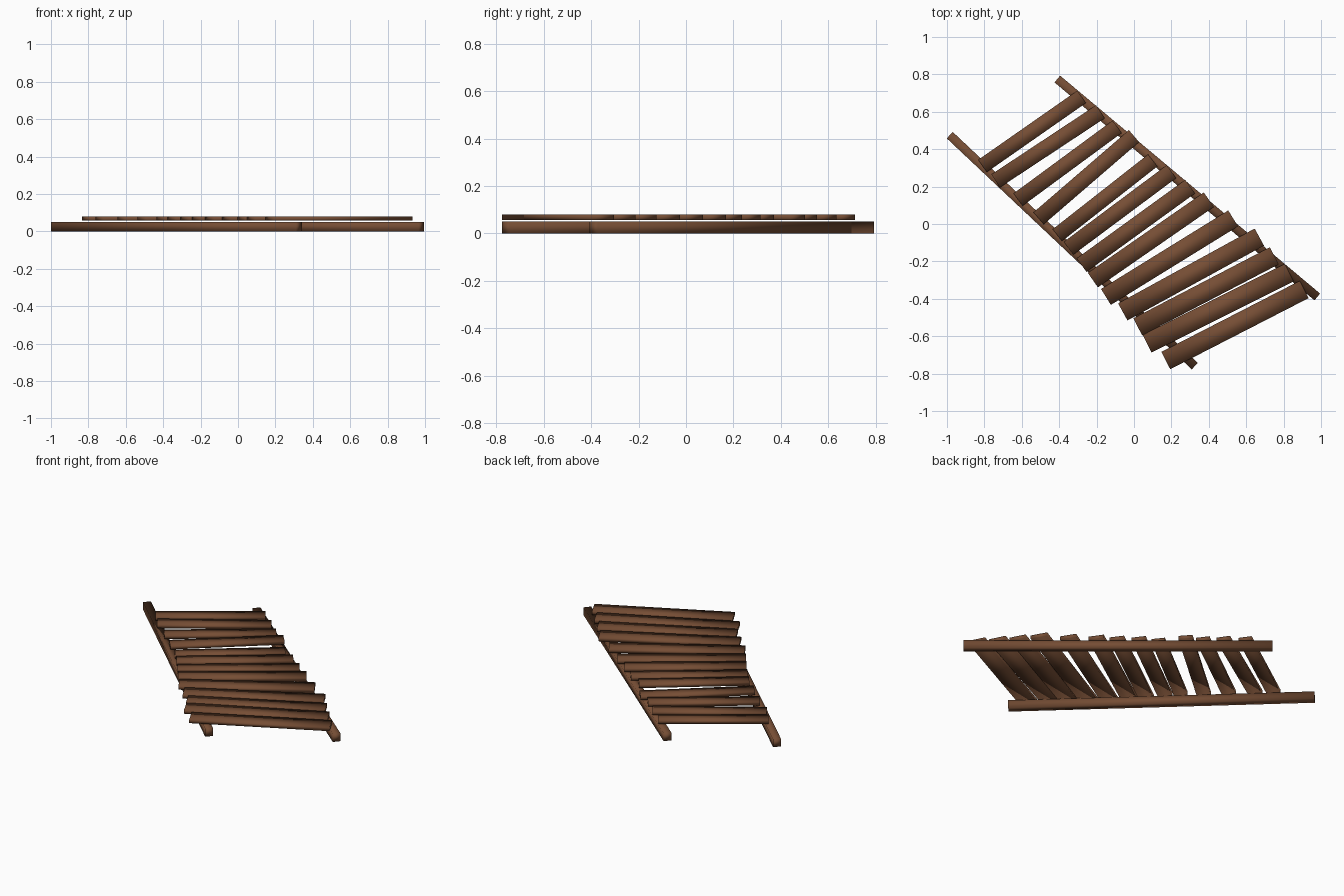
import bpy
import math
from mathutils import Matrix, Vector

default_cube = bpy.data.objects.get("Cube")
if default_cube:
    bpy.data.objects.remove(default_cube, do_unlink=True)

# Single brown wood material
wood = bpy.data.materials.new("brown wood")
wood.use_nodes = True
wood_colour = (0.18, 0.075, 0.035, 1)
wood.diffuse_color = wood_colour
wood.node_tree.nodes["Principled BSDF"].inputs["Base Color"].default_value = wood_colour


def add_beam(name, start, end, width, bottom, top):
    """Box whose long axis runs from start to end, softly shaded like worn timber."""
    start, end = Vector(start), Vector(end)
    along = end - start
    middle = (start + end) / 2
    bpy.ops.mesh.primitive_cube_add(size=1)
    beam = bpy.context.object
    beam.name = name
    beam.data.name = name
    beam.data.transform(Matrix.Diagonal((along.length, width, top - bottom, 1)))
    beam.location = (middle.x, middle.y, (bottom + top) / 2)
    beam.rotation_euler.z = math.atan2(along.y, along.x)
    beam.data.materials.append(wood)
    bpy.ops.object.shade_smooth()
    return beam


# Two long rails lying on the ground
rail_width, rail_top = 0.047, 0.05
add_beam("right_rail", (-0.985, 0.475), (0.325, -0.76), rail_width, 0, rail_top)
add_beam("left_rail", (-0.41, 0.775), (0.98, -0.39), rail_width, 0, rail_top)

# Crosswise planks, each given by its right and left end centres
plank_ends = [
    ((-.81, .31), (-.28, .68)),
    ((-.74, .23), (-.18, .60)),
    ((-.62, .13), (-.09, .52)),
    ((-.51, .03), (0, .47)),
    ((-.41, -.06), (.10, .34)),
    ((-.35, -.13), (.20, .28)),
    ((-.28, -.22), (.30, .20)),
    ((-.22, -.30), (.40, .13)),
    ((-.15, -.39), (.53, .03)),
    ((-.06, -.47), (.67, -.07)),
    ((.02, -.55), (.75, -.17)),
    ((.07, -.64), (.83, -.26)),
    ((.17, -.73), (.91, -.35)),
]
plank_bottom, plank_top = 0.057, 0.08
width_ratio = 0.125

for number, (right_end, left_end) in enumerate(plank_ends, start=1):
    length = (Vector(left_end) - Vector(right_end)).length
    add_beam(f"plank_{number}", right_end, left_end,
             length * width_ratio, plank_bottom, plank_top)
